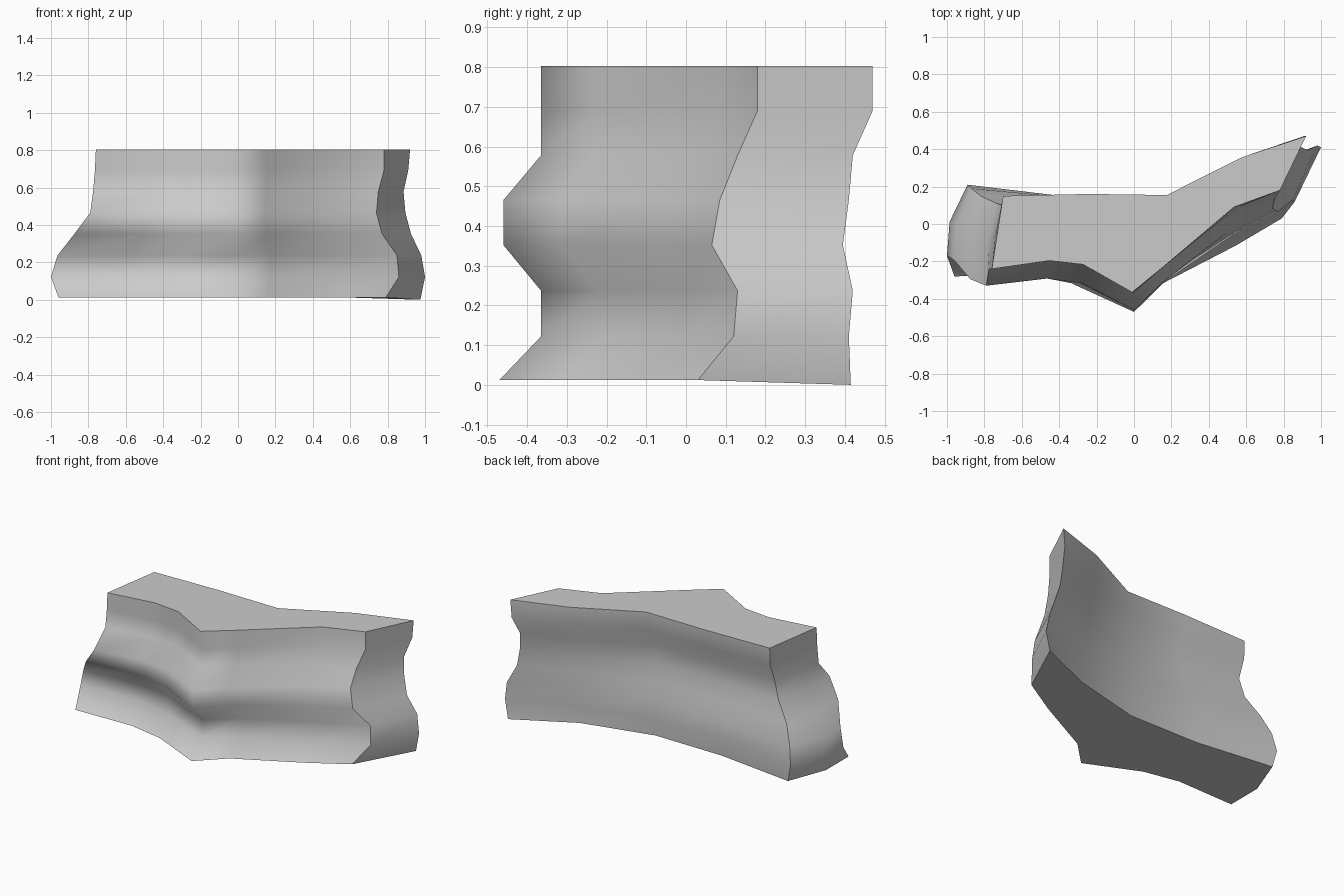
import bpy, bmesh

if "Cube" in bpy.data.objects:
    bpy.data.objects.remove(bpy.data.objects["Cube"])

# Vertical profiles (x, y) of the main corners, from bottom to top level
levels = [0.012, 0.122, 0.237, 0.352, 0.465, 0.578, 0.69, 0.803]
back_right = [(.975, .415), (1, .41), (.98, .42), (.925, .395),
              (.895, .41), (.885, .42), (.91, .47), (.92, .47)]
back_left = [(-.865, .20), (-.89, .21), (-.87, .19), (-.82, .15),
             (-.735, .11), (-.70, .10), (-.70, .145), (-.70, .15)]
front_left = [(-.96, -.28), (-1, -.17), (-.965, -.19), (-.875, -.295),
              (-.79, -.33), (-.775, -.24), (-.765, -.24), (-.76, -.24)]
front_bend = [(0, -.47), (0, -.365), (0, -.365), (0, -.46),
              (0, -.46), (0, -.365), (0, -.365), (-.01, -.365)]
front_right = [(.79, .03), (.86, .12), (.85, .13), (.77, .065),
               (.74, .085), (.75, .13), (.78, .18), (.78, .18)]


def mix(a, b, t):
    return a + (b - a) * t


# Wall spans: start, end, axis of bulge, [(position, bulge at bottom, bulge at top)]
spans = [
    (back_right, back_left, 1, [(.21, -.13, -.045), (.46, -.188, -.168), (.72, -.126, -.079)]),
    (back_left, front_left, 0, [(.52, -.045, 0)]),
    (front_left, front_bend, 1, [(.41, .087, .095), (.65, .087, .105)]),
    (front_bend, front_right, 1, [(.2, .055, .02), (.69, .01, .08)]),
    (front_right, back_right, 0, []),
]

bm = bmesh.new()
rings, sharp_columns = [], []
for i, z in enumerate(levels):
    h = i / (len(levels) - 1)
    ring = []
    for start, end, axis, bulges in spans:
        if i == 0 and start is not front_bend:
            sharp_columns.append(len(ring))
        low = 0 if i == 0 and start is back_right else z
        ring.append(bm.verts.new((*start[i], low)))
        for t, d0, d1 in bulges:
            p = [mix(start[i][k], end[i][k], t) for k in (0, 1)]
            p[axis] += mix(d0, d1, h)
            ring.append(bm.verts.new((*p, z)))
    rings.append(ring)

# Walls and end faces
n = len(rings[0])
for a, b in zip(rings, rings[1:]):
    for j in range(n):
        k = (j + 1) % n
        bm.faces.new((a[j], a[k], b[k], b[j]))

# Top and bottom caps
bm.faces.new(rings[0])
bm.faces.new(rings[-1])
bmesh.ops.recalc_face_normals(bm, faces=bm.faces)

# Smooth walls, crisp corners and rims
for f in bm.faces:
    f.smooth = True
for r in (rings[0], rings[-1]):
    for j in range(n):
        bm.edges.get((r[j], r[(j + 1) % n])).smooth = False
for a, b in zip(rings, rings[1:]):
    for j in sharp_columns:
        bm.edges.get((a[j], b[j])).smooth = False

mesh = bpy.data.meshes.new("cliff_wall")
bm.to_mesh(mesh)
bm.free()
bpy.context.collection.objects.link(bpy.data.objects.new("cliff_wall", mesh))
